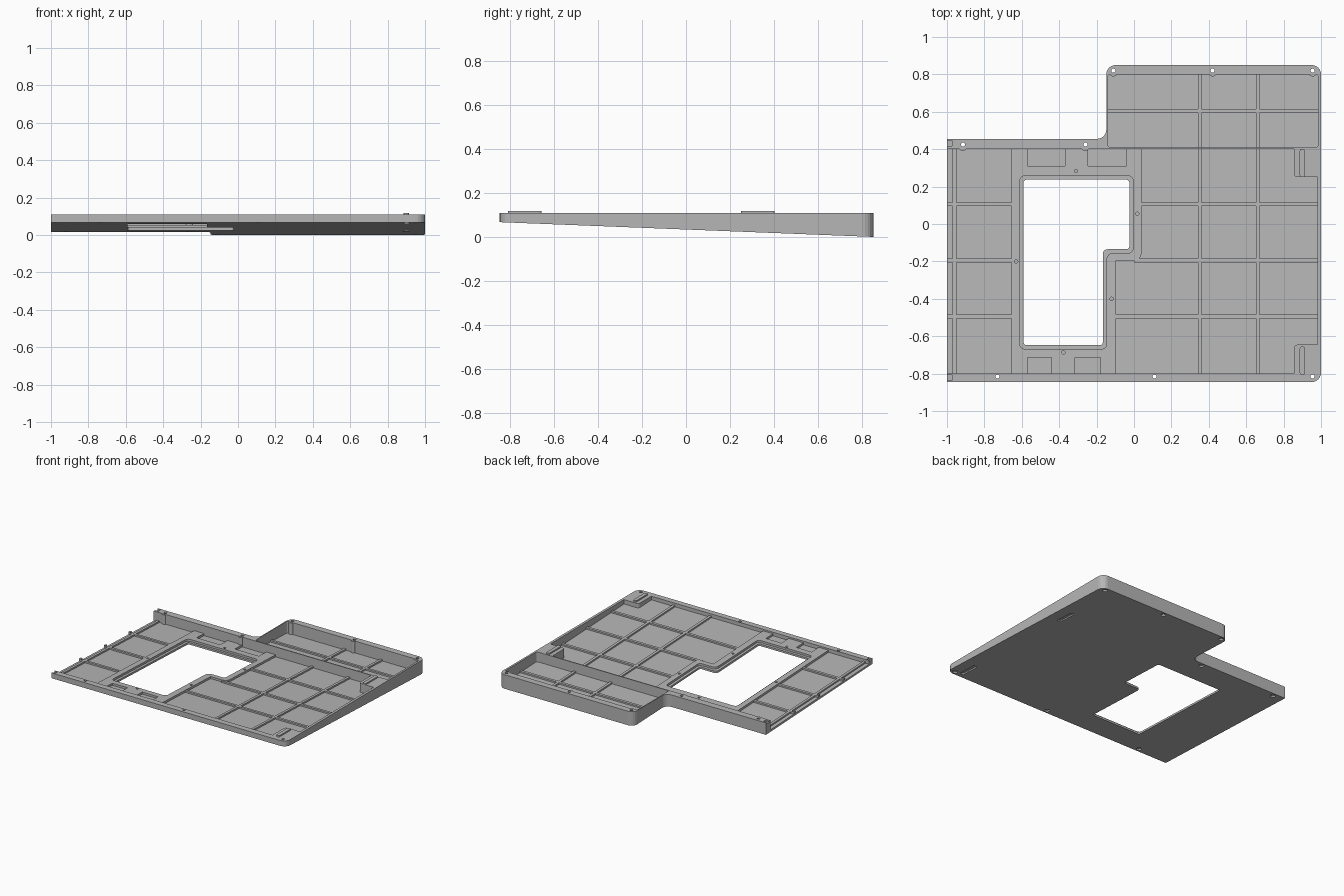
import bpy, bmesh, math
from mathutils import Vector

cube = bpy.data.objects.get("Cube")
if cube:
    bpy.data.objects.remove(cube)

TOP = 0.108
FLOOR = 0.015

grey = bpy.data.materials.new("plain grey")
grey.use_nodes = True
COLOUR = (0.47, 0.47, 0.47, 1)
grey.diffuse_color = COLOUR
grey.node_tree.nodes["Principled BSDF"].inputs["Base Color"].default_value = COLOUR


def under(y):
    """Height of the sloping underside."""
    return 0.067 * (0.85 - y) / 1.7


def above(offset):
    """Plane parallel to the underside."""
    return lambda y: under(y) + offset


def flat(z):
    return lambda y: z


def rounded(corners, steps=6):
    """Turn (x, y, radius) corners into an outline with arcs."""
    out = []
    for i, (x, y, r) in enumerate(corners):
        p = Vector((x, y))
        if not r:
            out.append(p)
            continue
        a = (Vector(corners[i - 1][:2]) - p).normalized()
        b = (Vector(corners[(i + 1) % len(corners)][:2]) - p).normalized()
        centre = p + (a + b) * r
        for k in range(steps + 1):
            t = math.pi / 2 * k / steps
            out.append(centre - b * r * math.cos(t) - a * r * math.sin(t))
    return out


def rect(x0, x1, y0, y1, r=0):
    return rounded([(x0, y0, r), (x1, y0, r), (x1, y1, r), (x0, y1, r)])


def circle(x, y, r, n=16):
    return [Vector((x + r * math.cos(math.tau * k / n), y + r * math.sin(math.tau * k / n)))
            for k in range(n)]


def prism(name, outlines, low, high):
    """Extrude outlines between two height functions of y."""
    bm = bmesh.new()
    for outline in outlines:
        lo = [bm.verts.new((p.x, p.y, low(p.y))) for p in outline]
        hi = [bm.verts.new((p.x, p.y, high(p.y))) for p in outline]
        bm.faces.new(lo[::-1])
        bm.faces.new(hi)
        n = len(lo)
        for i in range(n):
            j = (i + 1) % n
            bm.faces.new((lo[i], lo[j], hi[j], hi[i]))
    bmesh.ops.recalc_face_normals(bm, faces=bm.faces)
    mesh = bpy.data.meshes.new(name)
    bm.to_mesh(mesh)
    bm.free()
    mesh.materials.append(grey)
    obj = bpy.data.objects.new(name, mesh)
    bpy.context.collection.objects.link(obj)
    return obj


def cut(obj, name, outlines, low, high):
    """Subtract prisms, then discard the cutter."""
    cutter = prism(name, outlines, low, high)
    cutter.hide_render = True
    mod = obj.modifiers.new(name, "BOOLEAN")
    mod.operation = "DIFFERENCE"
    mod.solver = "EXACT"
    mod.object = cutter
    bpy.context.view_layer.objects.active = obj
    bpy.ops.object.modifier_apply(modifier=mod.name)
    bpy.data.objects.remove(cutter)


# Outer shell: L-shaped, wedge-shaped block
shell = prism("tray_shell", [rounded([
    (-1, -0.845, 0), (1, -0.845, 0.05), (1, 0.85, 0.05),
    (-0.148, 0.85, 0.05), (-0.148, 0.455, 0.05), (-1, 0.455, 0)])], under, flat(TOP))

# Main and rear compartments, leaving two solid corner blocks
cut(shell, "main_cutter", [rounded([
    (-1.1, -0.8, 0), (0.855, -0.8, 0), (0.855, -0.645, 0.02), (0.98, -0.645, 0),
    (0.98, 0.25, 0), (0.855, 0.25, 0.02), (0.855, 0.402, 0), (-1.1, 0.402, 0)])],
    above(FLOOR), flat(0.3))
cut(shell, "rear_cutter", [rect(-0.14, 0.985, 0.41, 0.8, 0.015)], above(FLOOR), flat(0.3))


def opening(m, r):
    """Outline of the L-shaped floor opening, grown by m."""
    return rounded([
        (-0.59 - m, -0.648 - m, r), (-0.167 + m, -0.648 - m, r),
        (-0.167 + m, -0.135 - m, r + 0.01), (-0.025 + m, -0.135 - m, r),
        (-0.025 + m, 0.237 + m, r), (-0.59 - m, 0.237 + m, r)])


cut(shell, "opening_cutter", [opening(0, 0.015)], flat(-0.1), flat(0.3))

# Screw holes through the rim, with wider recesses underneath
rear_screws = [(-0.11, 0.82), (0.42, 0.82), (0.955, 0.82), (-0.915, 0.425), (-0.26, 0.425)]
screws = rear_screws + [(0.955, -0.815), (0.11, -0.815), (-0.73, -0.815)]
cut(shell, "screw_cutter", [circle(x, y, 0.011) for x, y in screws], flat(-0.1), flat(0.3))
cut(shell, "recess_cutter", [circle(x, y, 0.018) for x, y in screws], flat(-0.1), above(0.012))

# Foot slots underneath and latch notches at the open end
foot_spans = [(-0.807, -0.655), (0.25, 0.402)]
cut(shell, "slot_cutter", [rect(0.885, 0.915, a, b, 0.012) for a, b in foot_spans],
    flat(-0.1), above(0.01))
cut(shell, "notch_cutter", [rect(-1.1, -0.972, y - 0.014, y + 0.014) for y in (0.432, -0.822)],
    flat(0.098), flat(0.3))

# Locating pads on the corner blocks
prism("locating_pads", [rect(0.886, 0.914, a, b, 0.012) for a, b in foot_spans],
      flat(TOP - 0.005), flat(0.118))

# Half-round bosses behind the rear screw holes
prism("screw_bosses", [
    [Vector((x + 0.018 * math.cos(t), edge - 0.012 * math.sin(t)))
     for t in (math.pi * k / 8 for k in range(9))]
    for x, edge in [(x, 0.801 if y > 0.6 else 0.403) for x, y in rear_screws]],
    above(0.005), flat(TOP - 0.002))

# Raised mounting frame around the opening, with notches at both ends
frame = prism("mounting_frame", [rounded([
    (-0.655, -0.801, 0), (-0.57, -0.801, 0), (-0.57, -0.715, 0), (-0.44, -0.715, 0),
    (-0.44, -0.801, 0), (-0.315, -0.801, 0), (-0.315, -0.715, 0), (-0.18, -0.715, 0),
    (-0.18, -0.801, 0), (-0.097, -0.801, 0), (-0.097, -0.195, 0), (0.04, -0.195, 0.04),
    (0.04, 0.403, 0), (-0.04, 0.403, 0), (-0.04, 0.31, 0), (-0.245, 0.31, 0),
    (-0.245, 0.403, 0), (-0.37, 0.403, 0), (-0.37, 0.31, 0), (-0.57, 0.31, 0),
    (-0.57, 0.403, 0), (-0.655, 0.403, 0)])], above(0.008), above(FLOOR + 0.016))
cut(frame, "frame_cutter", [opening(0.02, 0.025)], flat(-0.1), flat(0.3))
studs = [(-0.63, -0.2), (-0.12, -0.4), (0.018, 0.055), (-0.31, 0.283), (-0.378, -0.687)]
cut(frame, "stud_cutter", [circle(x, y, 0.009, 12) for x, y in studs],
    above(FLOOR + 0.002), flat(0.3))

# Stiffening ribs in a grid
W = 0.01
ribs = [rect(x - W, x + W, a, b) for x in (0.352, 0.662)
        for a, b in ((-0.801, 0.403), (0.409, 0.801))]
ribs.append(rect(-0.97, -0.95, -0.801, 0.403))
for y, start in ((0.105, 0.035), (-0.195, 0.0), (-0.495, -0.1)):
    ribs.append(rect(start, 0.981, y - W, y + W))
    ribs.append(rect(-1, -0.65, y - W, y + W))
ribs.append(rect(-0.142, 0.986, 0.594, 0.614))
prism("stiffening_ribs", ribs, above(0.006), above(FLOOR + 0.012))

# Small lugs where the ribs reach the open end
prism("end_lugs", [rect(-1, -0.985, y - W, y + W) for y in (0.105, -0.195, -0.495)],
      above(0.006), above(FLOOR + 0.02))
